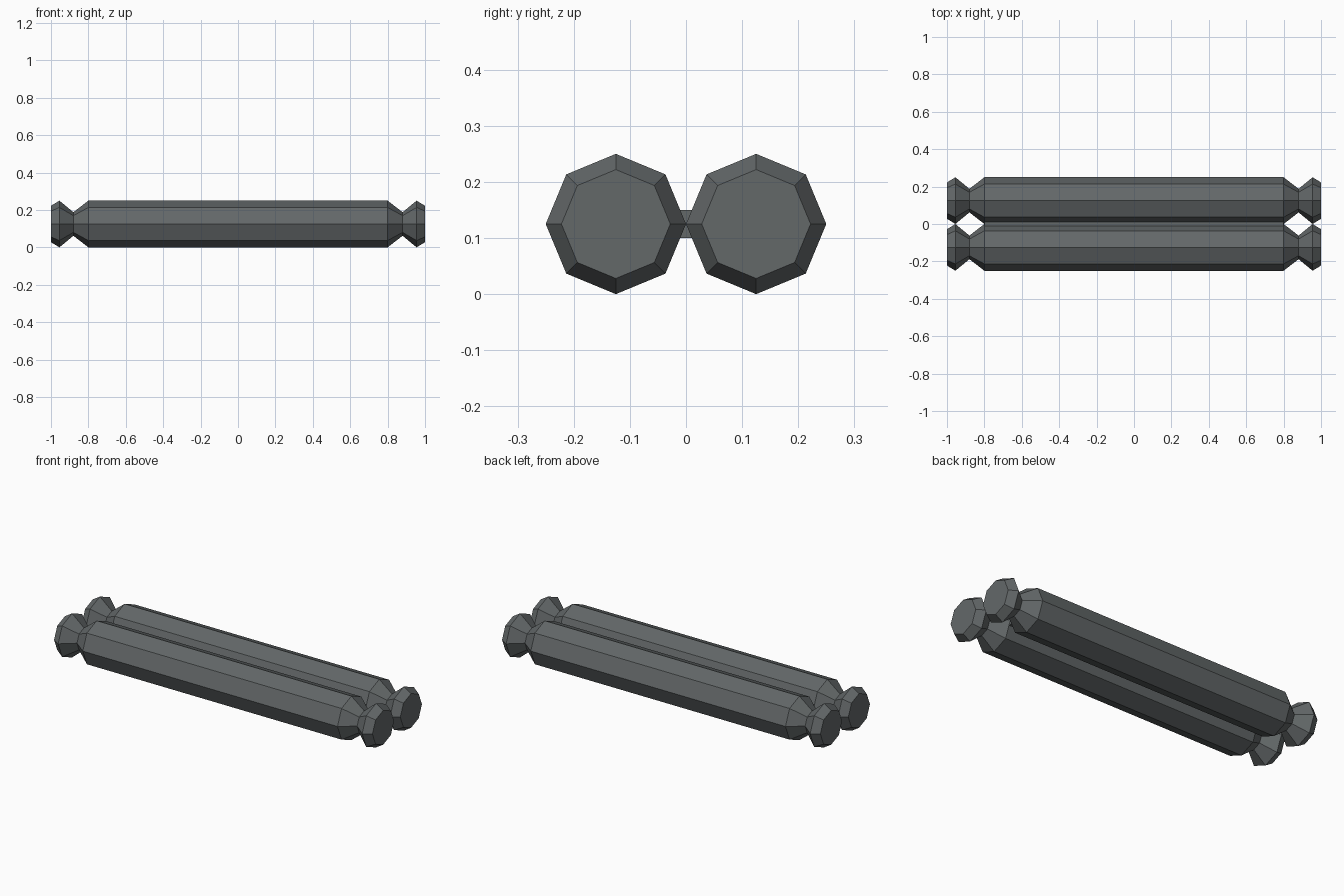
import bpy
import bmesh
from math import cos, sin, tau

cube = bpy.data.objects.get("Cube")
if cube:
    bpy.data.objects.remove(cube, do_unlink=True)

SIDES = 8
R = 0.125

steel = bpy.data.materials.new("dark_grey")
steel.use_nodes = True
colour = (0.125, 0.138, 0.141, 1)
steel.diffuse_color = colour
steel.node_tree.nodes["Principled BSDF"].inputs["Base Color"].default_value = colour


def add_object(name, bm):
    bmesh.ops.recalc_face_normals(bm, faces=bm.faces)
    mesh = bpy.data.meshes.new(name)
    bm.to_mesh(mesh)
    bm.free()
    mesh.materials.append(steel)
    obj = bpy.data.objects.new(name, mesh)
    bpy.context.collection.objects.link(obj)
    return obj


# Half profile of a rod: shaft shoulder, neck, knob, end face (x, radius)
half = [(0.8, R), (0.88, 0.063), (0.955, R), (1.0, 0.097)]
profile = [(-x, r) for x, r in reversed(half)] + half


def rod(name, y):
    bm = bmesh.new()
    rings = []
    for x, r in profile:
        rings.append([bm.verts.new((x, y + r * sin(tau * i / SIDES),
                                    R + r * cos(tau * i / SIDES)))
                      for i in range(SIDES)])
    for a, b in zip(rings, rings[1:]):
        for i in range(SIDES):
            j = (i + 1) % SIDES
            bm.faces.new((a[i], a[j], b[j], b[i]))
    bm.faces.new(rings[0])
    bm.faces.new(rings[-1])
    return add_object(name, bm)


rod("front_rod", -R)
rod("back_rod", R)

# Thin web joining the two shafts
bm = bmesh.new()
bmesh.ops.create_cube(bm, size=1)
bmesh.ops.scale(bm, vec=(1.6, 0.04, 0.05), verts=bm.verts)
bmesh.ops.translate(bm, vec=(0, 0, R), verts=bm.verts)
add_object("joining_web", bm)
